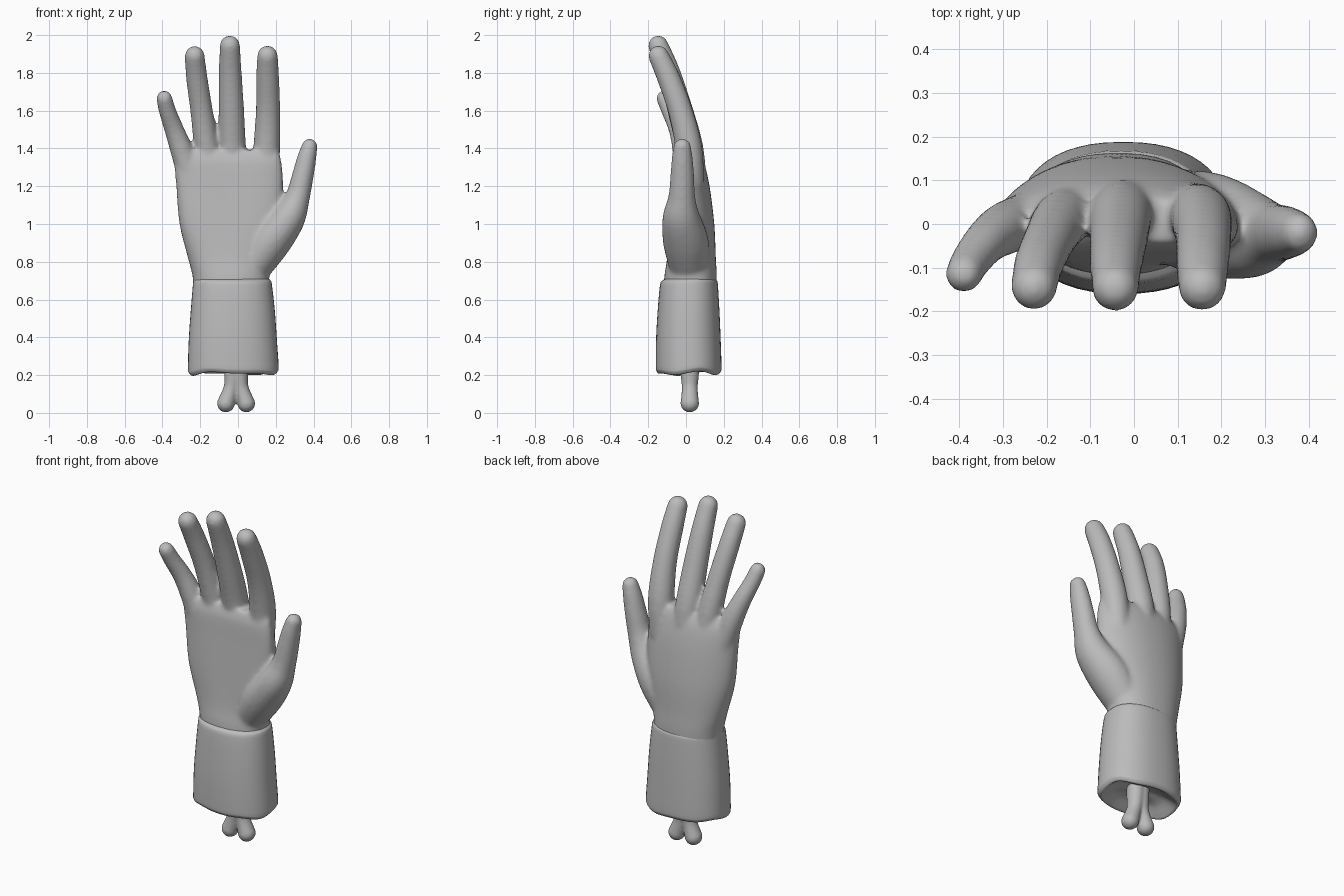
import bpy, bmesh, math
from mathutils import Vector

cube = bpy.data.objects.get("Cube")
if cube:
    bpy.data.objects.remove(cube)

grey = bpy.data.materials.new("plain grey")
grey.use_nodes = True
colour = (0.5, 0.5, 0.5, 1)
grey.diffuse_color = colour
grey.node_tree.nodes["Principled BSDF"].inputs["Base Color"].default_value = colour


def refine(rows, steps=4):
    """Smooth curve through rows of numbers."""
    out = []
    for i in range(len(rows) - 1):
        p = [Vector(rows[max(0, min(len(rows) - 1, i + k))]) for k in (-1, 0, 1, 2)]
        for s in range(steps):
            t = s / steps
            out.append(p[1] + (p[2] - p[0]) * t / 2
                       + (p[0] * 2 - p[1] * 5 + p[2] * 4 - p[3]) * t * t / 2
                       + (p[1] * 3 - p[0] - p[2] * 3 + p[3]) * t ** 3 / 2)
    out.append(Vector(rows[-1]))
    return out


def skin(bm, rings):
    """Skin a list of point rings and cap both ends."""
    rings = [[bm.verts.new(p) for p in ring] for ring in rings]
    n = len(rings[0])
    for a, b in zip(rings, rings[1:]):
        for i in range(n):
            bm.faces.new((a[i], a[(i + 1) % n], b[(i + 1) % n], b[i]))
    bm.faces.new(rings[0][::-1])
    bm.faces.new(rings[-1])


def slice_ring(x0, x1, y0, y1, z, power, arch=0.0, n=48):
    """Rounded horizontal section; arch pushes its sides forward."""
    ring = []
    for i in range(n):
        a = math.tau * i / n
        c, s = math.cos(a), math.sin(a)
        u = math.copysign(abs(c) ** (2 / power), c)
        v = math.copysign(abs(s) ** (2 / power), s)
        ring.append(Vector(((x0 + x1) / 2 + u * (x1 - x0) / 2,
                            (y0 + y1) / 2 + v * (y1 - y0) / 2 - arch * u * u, z)))
    return ring


def tube(bm, rows, depth=1.0, n=20):
    """Round-tipped tube through rows of x, y, z, radius."""
    pts = [(Vector(r[:3]), r[3]) for r in refine([Vector(r) for r in rows])]
    rings = []

    def ring(c, t, r, flat):
        side = Vector((0, 1, 0)).cross(t).normalized()
        up = t.cross(side)
        return [c + side * r * math.cos(math.tau * i / n)
                + up * r * flat * math.sin(math.tau * i / n) for i in range(n)]
    for i, (c, r) in enumerate(pts):
        t = (pts[min(i + 1, len(pts) - 1)][0] - pts[max(i - 1, 0)][0]).normalized()
        rings.append(ring(c, t, r, depth))
    for k in range(1, 6):
        a = math.radians(17 * k)
        rings.append(ring(c + t * r * math.sin(a), t, r * math.cos(a), depth))
    skin(bm, rings)


def finish(bm, name, voxel=0, rounds=0):
    bmesh.ops.recalc_face_normals(bm, faces=bm.faces)
    me = bpy.data.meshes.new(name)
    bm.to_mesh(me)
    bm.free()
    me.materials.append(grey)
    me.shade_smooth()
    ob = bpy.data.objects.new(name, me)
    bpy.context.collection.objects.link(ob)
    if voxel:
        m = ob.modifiers.new("Blend", 'REMESH')
        m.mode = 'VOXEL'
        m.voxel_size = voxel
        m.use_smooth_shade = True
        m = ob.modifiers.new("Soften", 'SMOOTH')
        m.factor = 0.5
        m.iterations = rounds
    return ob


# Hand: palm, fingers and thumb blended into one skin
bm = bmesh.new()
palm = [(-0.23, 0.17, -0.12, 0.16, 0.6, 0.0), (-0.24, 0.165, -0.115, 0.163, 0.72, 0.0),
        (-0.265, 0.18, -0.10, 0.158, 0.82, 0.01), (-0.31, 0.23, -0.085, 0.15, 1.0, 0.03),
        (-0.327, 0.24, -0.07, 0.125, 1.2, 0.035), (-0.335, 0.23, -0.06, 0.095, 1.33, 0.035),
        (-0.30, 0.215, -0.04, 0.065, 1.39, 0.03)]
rings = [slice_ring(*r[:5], 2.3, r[5]) for r in refine(palm)]
skin(bm, rings)

index_finger = [(0.135, 0.025, 1.2, 0.07), (0.152, 0.015, 1.4, 0.072), (0.159, -0.03, 1.6, 0.065),
                (0.157, -0.095, 1.78, 0.061), (0.156, -0.145, 1.89, 0.055)]
middle_finger = [(-0.015, 0.04, 1.2, 0.07), (-0.03, 0.02, 1.4, 0.073), (-0.035, -0.03, 1.6, 0.068),
                 (-0.041, -0.09, 1.8, 0.061), (-0.043, -0.147, 1.945, 0.054)]
ring_finger = [(-0.13, 0.03, 1.2, 0.065), (-0.165, 0.01, 1.4, 0.066), (-0.193, -0.035, 1.6, 0.06),
               (-0.219, -0.095, 1.78, 0.057), (-0.229, -0.145, 1.89, 0.053)]
little_finger = [(-0.24, 0.01, 1.2, 0.065), (-0.295, -0.01, 1.38, 0.061), (-0.338, -0.04, 1.5, 0.052),
                 (-0.374, -0.085, 1.6, 0.046), (-0.39, -0.115, 1.665, 0.043)]
for finger in (index_finger, middle_finger, ring_finger, little_finger):
    tube(bm, finger)
thumb = [(0.06, 0.02, 0.74, 0.09), (0.165, 0.0, 0.9, 0.11), (0.265, -0.025, 1.03, 0.092),
         (0.315, -0.022, 1.14, 0.066), (0.342, -0.02, 1.25, 0.058), (0.362, -0.02, 1.34, 0.052),
         (0.379, -0.02, 1.41, 0.043)]
tube(bm, thumb, 1.1)
finish(bm, "hand", 0.01, 14)

# Forearm: slight step at the wrist, wavy lower rim and hollowed end
bm = bmesh.new()
arm = [(-0.225, 0.155, -0.10, 0.15, 0.715), (-0.236, 0.173, -0.126, 0.164, 0.70),
       (-0.239, 0.18, -0.138, 0.169, 0.675), (-0.25, 0.195, -0.15, 0.177, 0.54),
       (-0.26, 0.205, -0.158, 0.183, 0.40), (-0.265, 0.215, -0.16, 0.188, 0.25),
       (-0.262, 0.212, -0.157, 0.185, 0.222), (-0.247, 0.197, -0.143, 0.171, 0.208),
       (-0.225, 0.175, -0.12, 0.148, 0.222), (-0.17, 0.12, -0.075, 0.10, 0.255),
       (-0.08, 0.03, -0.02, 0.05, 0.27)]
rings = [slice_ring(*r, 2.3) for r in refine(arm, 3)]
for ring in rings:
    for i, p in enumerate(ring):
        a = math.tau * i / len(ring)
        wave = 0.007 * math.sin(3 * a + 0.6) + 0.005 * math.sin(5 * a)
        p.z += wave * max(0, min(1, (0.3 - p.z) / 0.07))
skin(bm, rings)
finish(bm, "forearm")

# Bone: flared shaft ending in two knobs
bm = bmesh.new()
for x in (-0.064, 0.044):
    tube(bm, [(-0.012 + (x + 0.01) * 0.3, 0.02, 0.32, 0.05), (-0.01 + (x + 0.01) * 0.32, 0.02, 0.2, 0.046),
              (-0.01 + (x + 0.01) * 0.5, 0.02, 0.13, 0.04), (x, 0.02, 0.05, 0.047)], 1.05)
finish(bm, "bone", 0.007, 4)
